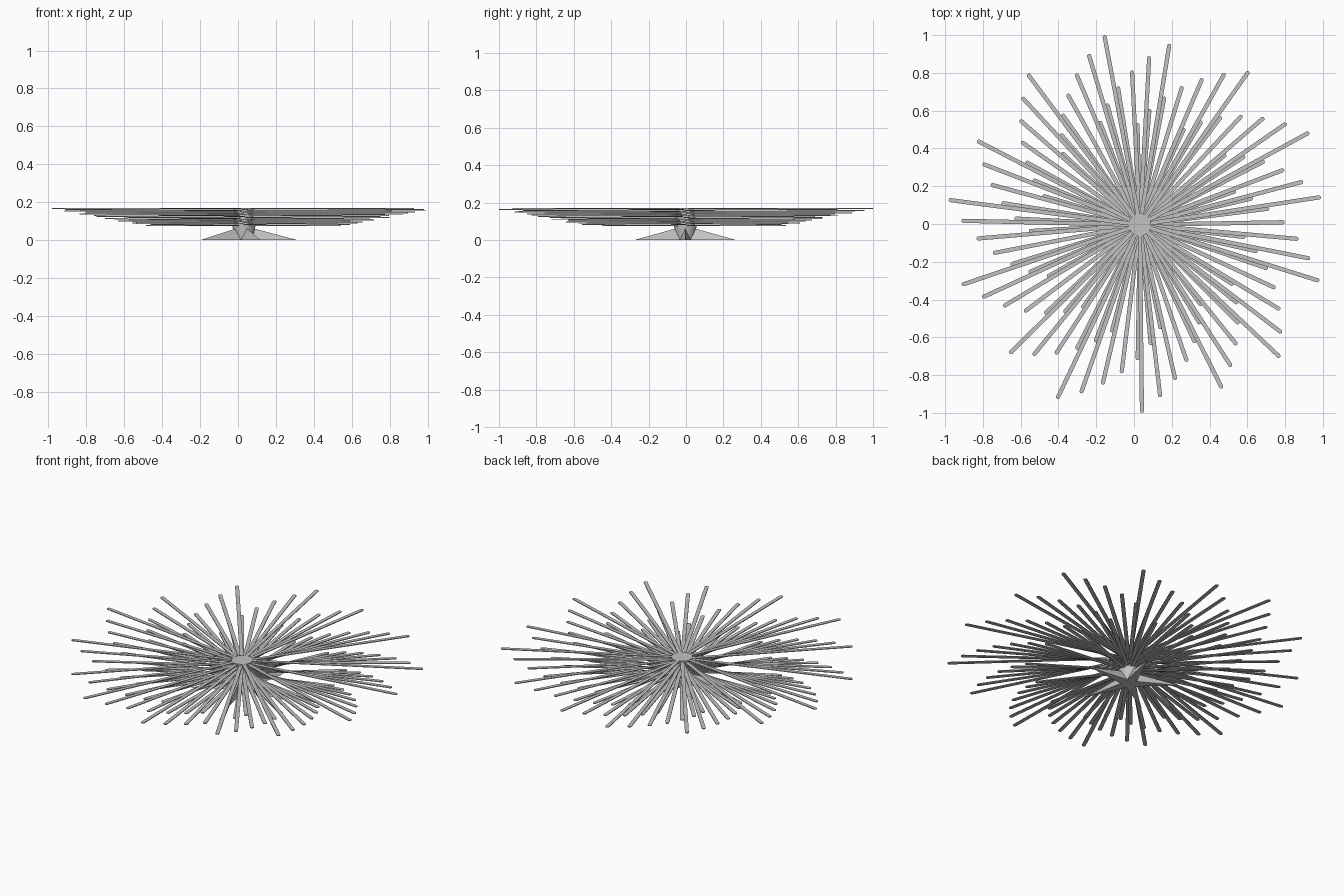
import bpy
import bmesh
from math import cos, sin, pi, radians
from mathutils import Matrix, Vector

cube = bpy.data.objects.get("Cube")
if cube:
    bpy.data.objects.remove(cube, do_unlink=True)

CENTRE = Vector((0.031, -0.004, 0))
LAYERS = 20
ARMS = 5
TOP = 0.17
THICK = 0.00475
HALF_WIDTH = 0.011

grey = bpy.data.materials.new("light_grey")
grey.use_nodes = True
colour = (0.54, 0.54, 0.54, 1)
grey.diffuse_color = colour
grey.node_tree.nodes["Principled BSDF"].inputs["Base Color"].default_value = colour


def finish(name, bm):
    bmesh.ops.recalc_face_normals(bm, faces=bm.faces)
    mesh = bpy.data.meshes.new(name)
    bm.to_mesh(mesh)
    bm.free()
    mesh.materials.append(grey)
    obj = bpy.data.objects.new(name, mesh)
    obj.location = CENTRE
    bpy.context.collection.objects.link(obj)
    return obj


def smooth(obj):
    bpy.ops.object.select_all(action='DESELECT')
    obj.select_set(True)
    bpy.context.view_layer.objects.active = obj
    bpy.ops.object.shade_smooth_by_angle(angle=radians(35))


def add_slat(bm, length, angle, z):
    """Flat slat from the axis outwards with a rounded outer end."""
    end = length - HALF_WIDTH
    outline = [(0, HALF_WIDTH), (0, -HALF_WIDTH)]
    for i in range(9):
        a = -pi / 2 + pi * i / 8
        outline.append((end + HALF_WIDTH * cos(a), HALF_WIDTH * sin(a)))
    turn = Matrix.Rotation(angle, 3, 'Z')
    face = bm.faces.new([bm.verts.new(turn @ Vector((x, y, z))) for x, y in outline])
    raised = bmesh.ops.extrude_face_region(bm, geom=[face])["geom"]
    bmesh.ops.translate(bm, vec=(0, 0, THICK),
                        verts=[v for v in raised if isinstance(v, bmesh.types.BMVert)])


# Spiralling layers of slats, longest at the top
for k in range(LAYERS):
    bm = bmesh.new()
    for arm in range(ARMS):
        angle = radians(28.6 + 26.04 * k) + 2 * pi * arm / ARMS
        add_slat(bm, 1.021 - 0.0254 * k, angle, TOP - THICK * (k + 1))
    finish(f"slat_layer_{k + 1}", bm)


# Hub: tapered foot and a round core, closed at the top
bm = bmesh.new()
profile = [(0.045, 0), (0.061, 0.075), (0.06, TOP + 0.0003)]
SIDES = 32
rings = [[bm.verts.new((r * cos(2 * pi * i / SIDES), r * sin(2 * pi * i / SIDES), z))
          for i in range(SIDES)] for r, z in profile]
for low, high in zip(rings, rings[1:]):
    for i in range(SIDES):
        j = (i + 1) % SIDES
        bm.faces.new((low[i], low[j], high[j], high[i]))
bm.faces.new(rings[0])
bm.faces.new(rings[-1])
smooth(finish("hub", bm))

# Five pointed feet spreading from the hub
for arm in range(ARMS):
    bm = bmesh.new()
    turn = Matrix.Rotation(2 * pi * arm / ARMS, 3, 'Z')
    points = [(0.04, 0.028, 0), (0.04, -0.028, 0), (0.285, 0, 0), (0.045, 0, 0.064)]
    a, b, tip, peak = [bm.verts.new(turn @ Vector(p)) for p in points]
    for corners in ((a, b, tip), (a, tip, peak), (b, peak, tip), (a, peak, b)):
        bm.faces.new(corners)
    finish(f"foot_{arm + 1}", bm)
